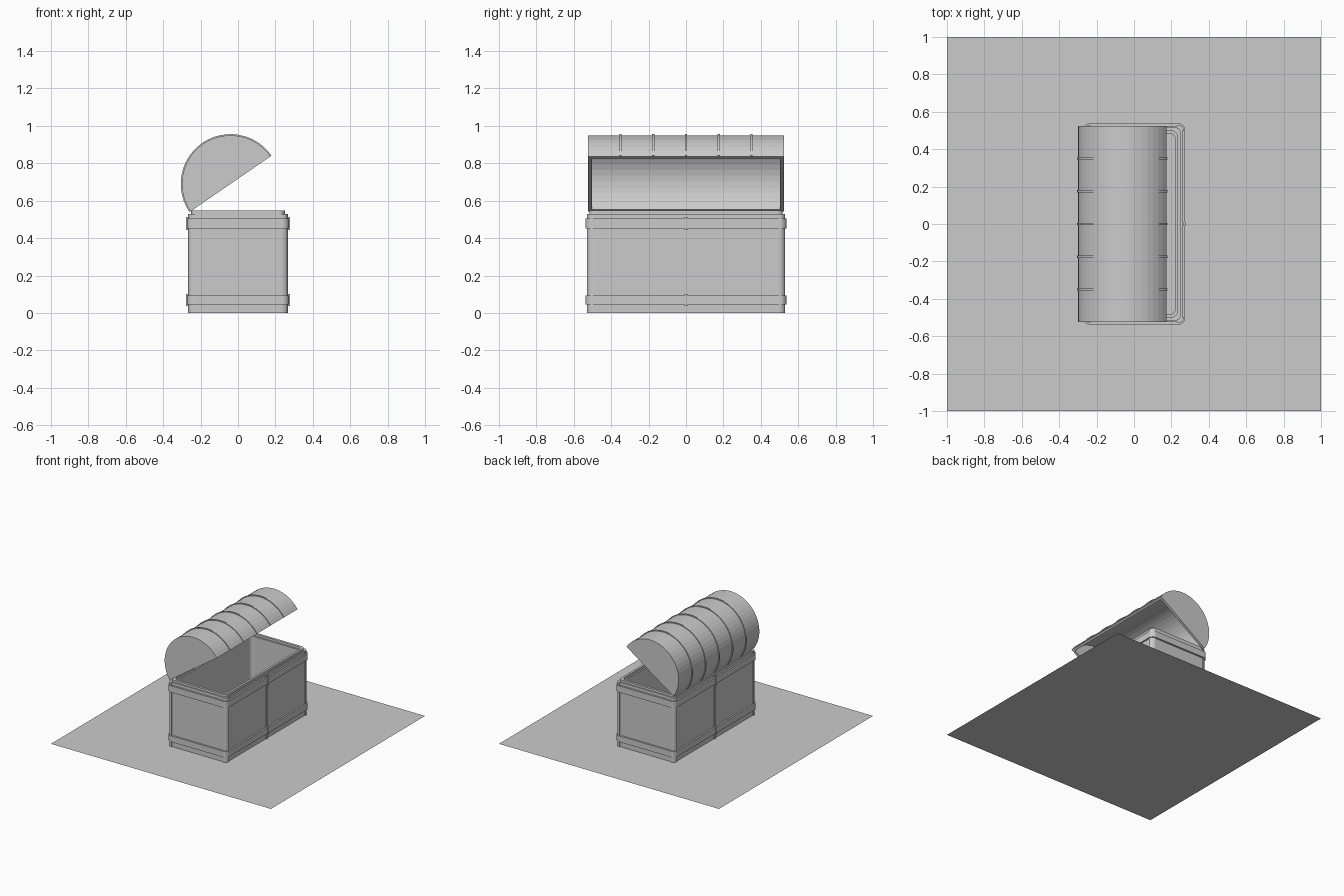
import bpy, bmesh, math
from mathutils import Matrix

if "Cube" in bpy.data.objects:
    bpy.data.objects.remove(bpy.data.objects["Cube"])

grey = bpy.data.materials.new("plain grey")
grey.diffuse_color = (0.6, 0.6, 0.6, 1)
grey.use_nodes = True
grey.node_tree.nodes["Principled BSDF"].inputs["Base Color"].default_value = grey.diffuse_color


def finish(name, bm, recalc=True):
    if recalc:
        bmesh.ops.recalc_face_normals(bm, faces=bm.faces[:])
    me = bpy.data.meshes.new(name)
    bm.to_mesh(me)
    bm.free()
    ob = bpy.data.objects.new(name, me)
    me.materials.append(grey)
    bpy.context.collection.objects.link(ob)
    return ob


def box(name, x0, x1, y0, y1, z0, z1):
    bm = bmesh.new()
    bmesh.ops.create_cube(bm, size=1)
    for v in bm.verts:
        v.co = ((x0 + x1) / 2 + v.co.x * (x1 - x0),
                (y0 + y1) / 2 + v.co.y * (y1 - y0),
                (z0 + z1) / 2 + v.co.z * (z1 - z0))
    return finish(name, bm)


def corner(hx, hy, r, q, n=6):
    """Quarter-round corner q of a rounded rectangle."""
    sx, sy = [(1, 1), (-1, 1), (-1, -1), (1, -1)][q]
    return [(sx * (hx - r) + r * math.cos((q + i / n) * math.pi / 2),
             sy * (hy - r) + r * math.sin((q + i / n) * math.pi / 2)) for i in range(n + 1)]


def outline(hx, hy, r):
    return [p for q in range(4) for p in corner(hx, hy, r, q)]


def loft(name, rings, closed_tube=False, caps=False):
    """Skin a list of (outline, z) rings."""
    bm = bmesh.new()
    loops = [[bm.verts.new((x, y, z)) for x, y in pts] for pts, z in rings]
    pairs = list(zip(loops, loops[1:]))
    if closed_tube:
        pairs.append((loops[-1], loops[0]))
    for a, b in pairs:
        n = len(a)
        for i in range(n):
            j = (i + 1) % n
            bm.faces.new((a[i], a[j], b[j], b[i]))
    if caps:
        bm.faces.new(loops[0])
        bm.faces.new(loops[-1])
    return finish(name, bm)


# ground sheet under the chest
bm = bmesh.new()
bmesh.ops.create_grid(bm, x_segments=1, y_segments=1, size=1)
finish("base_sheet", bm, False)

# hollow body: outer wall, raised lip, inner wall, floor
loft("chest_body", [
    (outline(.260, .523, .03), 0), (outline(.260, .523, .03), .53),
    (outline(.250, .517, .03), .53), (outline(.250, .517, .03), .548),
    (outline(.232, .497, .03), .548), (outline(.232, .497, .03), .53),
    (outline(.220, .485, .03), .53), (outline(.220, .485, .03), .03)], caps=True)

# rounded corner posts
for q in range(4):
    pts = corner(.267, .530, .034, q) + corner(.255, .518, .022, q)[::-1]
    loft("corner_post", [(pts, 0), (pts, .53)], caps=True)

# horizontal bands
for z0, z1 in ((.045, .094), (.452, .505)):
    o, i = outline(.273, .538, .037), outline(.258, .521, .025)
    loft("body_band", [(o, z0), (o, z1), (i, z1), (i, z0)], closed_tube=True)

# vertical straps on the two long sides, stepping over the bands
for s in (-1, 1):
    box("middle_strap", *sorted((s * .25, s * .267)), -.009, .009, 0, .53)
    for z0, z1 in ((.037, .102), (.444, .512)):
        box("strap_step", *sorted((s * .25, s * .277)), -.009, .009, z0, z1)

# lid pieces are built shut around the lid centre, then tilted open
tilt = Matrix.Translation((-.04, 0, .69)) @ Matrix.Rotation(-math.radians(34.5), 4, 'Y')
N = 24


def arc(r, y):
    return [(r * math.cos(math.pi * i / N), y, r * math.sin(math.pi * i / N)) for i in range(N + 1)]


def skin(bm, a, b):
    for i in range(N):
        bm.faces.new((a[i], a[i + 1], b[i + 1], b[i]))


# hollow half-barrel lid
bm = bmesh.new()
o0, o1, i0, i1 = [[bm.verts.new(p) for p in arc(r, y)]
                  for r, y in ((.260, -.524), (.260, .524), (.240, -.502), (.240, .502))]
skin(bm, o0, o1)
skin(bm, i0, i1)
for o in (o0, o1, i0, i1):
    bm.faces.new(o)
for k in (0, N):
    bm.faces.new((o0[k], o1[k], i1[k], i0[k]))
for a, b in ((o0, i0), (o1, i1)):
    bm.faces.new((a[0], b[0], b[N], a[N]))
finish("lid", bm).matrix_world = tilt

# raised hoops over the lid
for y in (-.35, -.175, 0, .175, .35):
    bm = bmesh.new()
    L = [[bm.verts.new(p) for p in arc(r, y + d)]
         for r, d in ((.266, -.006), (.266, .006), (.255, .006), (.255, -.006))]
    for k in range(4):
        skin(bm, L[k], L[(k + 1) % 4])
    for k in (0, N):
        bm.faces.new([l[k] for l in L])
    finish("lid_hoop", bm).matrix_world = tilt
